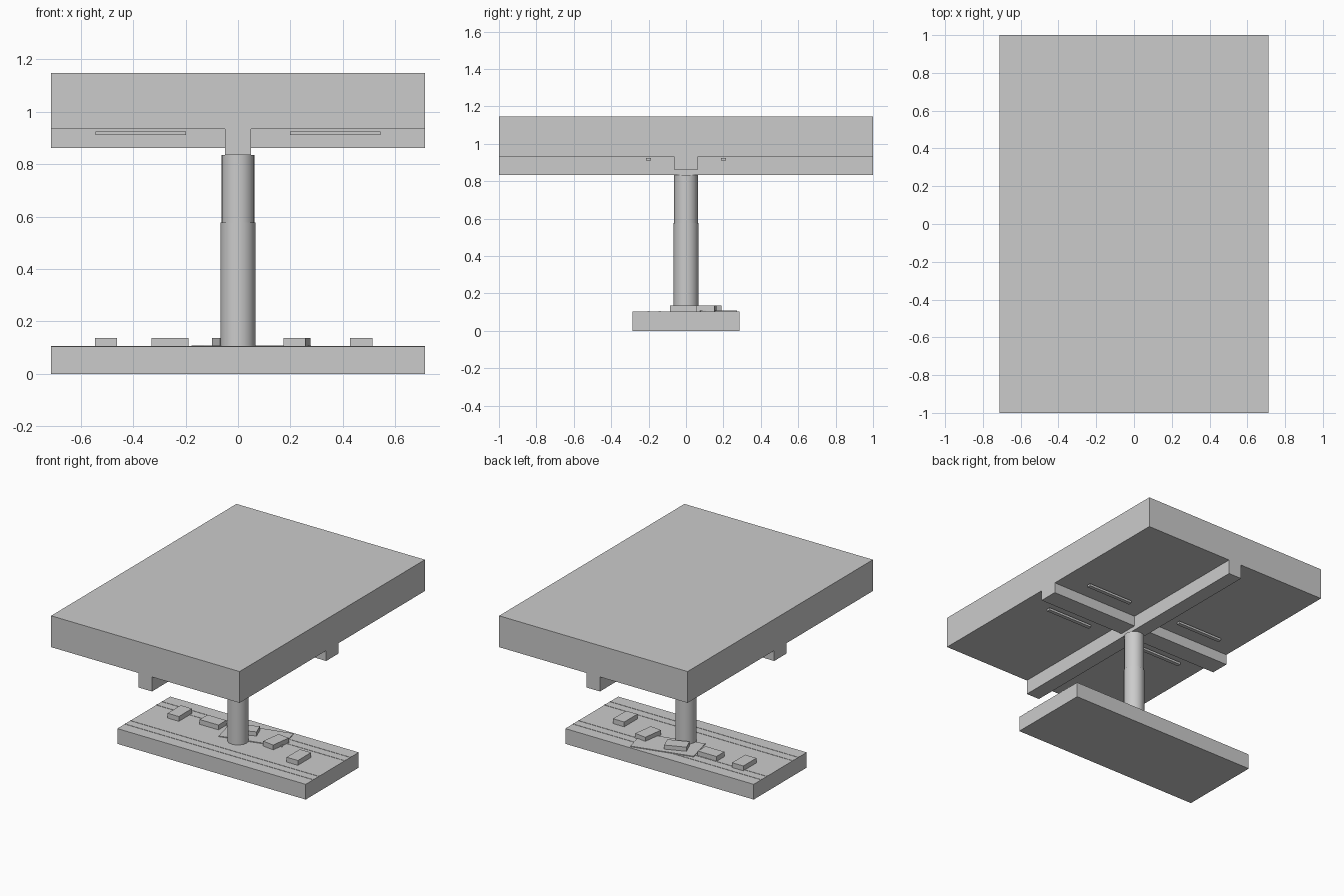
import bpy
from math import radians

if "Cube" in bpy.data.objects:
    bpy.data.objects.remove(bpy.data.objects["Cube"])

grey = bpy.data.materials.new("plain grey")
grey.use_nodes = True
colour = (0.6, 0.6, 0.6, 1)
grey.diffuse_color = colour
grey.node_tree.nodes["Principled BSDF"].inputs["Base Color"].default_value = colour


def box(name, x, y, bottom, top, size, turn=0):
    """Block standing between two heights, turned about z."""
    bpy.ops.mesh.primitive_cube_add(
        size=1, location=(x, y, (bottom + top) / 2), rotation=(0, 0, radians(turn)))
    obj = bpy.context.object
    obj.name = name
    obj.scale = (*size, top - bottom)
    obj.data.materials.append(grey)
    return obj


def tube(name, radius, bottom, top):
    bpy.ops.mesh.primitive_cylinder_add(
        vertices=16, radius=radius, depth=top - bottom, location=(0, 0, (bottom + top) / 2))
    obj = bpy.context.object
    obj.name = name
    obj.data.materials.append(grey)
    bpy.ops.object.shade_smooth_by_angle(angle=radians(30))


FLOOR, CEILING = 0.104, 0.933

# Platform and canopy slabs
box("platform", 0, 0, 0, FLOOR, (1.424, 0.572))
box("canopy", 0, 0, CEILING, 1.147, (1.424, 2))

# Crossed beams under the canopy
box("long_beam", 0, 0, 0.834, CEILING, (0.1, 2))
box("cross_beam", 0, 0, 0.862, CEILING, (1.424, 0.13))

# Stepped column
tube("lower_column", 0.067, FLOOR, 0.578)
tube("upper_column", 0.063, 0.578, 0.834)

# Ceiling lamps and floor edge strips
for side, y_sign in (("front", -1), ("back", 1)):
    for hand, x_sign in (("right", -1), ("left", 1)):
        box(f"{side}_{hand}_lamp", 0.371 * x_sign, 0.2 * y_sign, 0.91, 0.925, (0.345, 0.026))
    for label, y in (("inner", 0.14), ("outer", 0.2)):
        box(f"{side}_{label}_strip", 0, y * y_sign, FLOOR, FLOOR + 0.002, (1.424, 0.012))

# Thin slanted floor mat
box("floor_mat", 0.05, 0.125, FLOOR, FLOOR + 0.005, (0.42, 0.2), 14)

# Low blocks scattered on the platform
blocks = [(-0.503, 0.09, 0), (-0.259, 0.1, 90), (-0.018, 0.124, 112),
          (0.225, 0.088, -8), (0.47, -0.015, 0)]
for number, (x, y, turn) in enumerate(blocks, 1):
    box(f"low_block_{number}", x, y, FLOOR, 0.137, (0.085, 0.142), turn)
